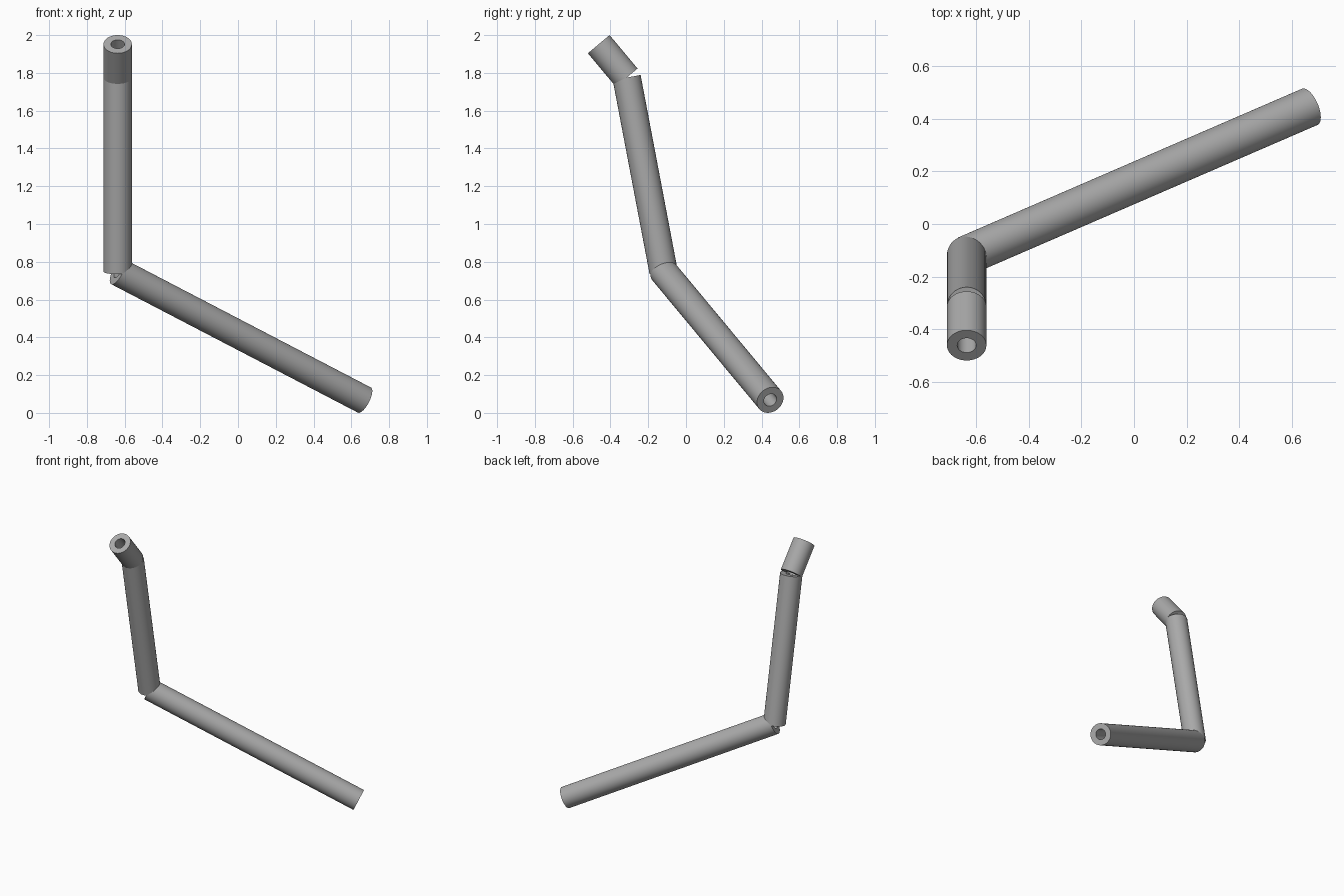
import bpy, bmesh, math
from mathutils import Vector

cube = bpy.data.objects.get("Cube")
if cube:
    bpy.data.objects.remove(cube, do_unlink=True)

OUTER, INNER, SIDES = 0.075, 0.036, 48

# Plain grey metal
grey = bpy.data.materials.new("grey_metal")
grey.use_nodes = True
colour = (0.4, 0.4, 0.4, 1)
grey.diffuse_color = colour
grey.node_tree.nodes["Principled BSDF"].inputs["Base Color"].default_value = colour


def tube(name, start, end):
    """Hollow straight pipe with square-cut ends between two points."""
    start, end = Vector(start), Vector(end)
    axis = end - start
    half = axis.length / 2
    bm = bmesh.new()
    profile = [(OUTER, -half), (OUTER, half), (INNER, half), (INNER, -half)]
    rings = []
    for r, z in profile:
        rings.append([bm.verts.new((r * math.cos(a), r * math.sin(a), z))
                      for a in (math.tau * i / SIDES for i in range(SIDES))])
    for k, ring in enumerate(rings):
        above = rings[(k + 1) % len(rings)]
        for i in range(SIDES):
            j = (i + 1) % SIDES
            bm.faces.new((ring[i], ring[j], above[j], above[i]))
    bmesh.ops.recalc_face_normals(bm, faces=bm.faces)
    mesh = bpy.data.meshes.new(name)
    bm.to_mesh(mesh)
    bm.free()
    mesh.materials.append(grey)
    obj = bpy.data.objects.new(name, mesh)
    bpy.context.collection.objects.link(obj)
    obj.location = (start + end) / 2
    obj.rotation_mode = 'QUATERNION'
    obj.rotation_quaternion = axis.to_track_quat('Z', 'Y')
    bpy.ops.object.select_all(action='DESELECT')
    obj.select_set(True)
    bpy.context.view_layer.objects.active = obj
    bpy.ops.object.shade_smooth_by_angle(angle=math.radians(40))


# Three pipes meeting at the joint centres
mouth = (-0.637, -0.462, 1.952)
upper_joint = (-0.637, -0.314, 1.775)
lower_joint = (-0.637, -0.119, 0.748)
foot = (0.669, 0.446, 0.068)
tube("top_pipe", upper_joint, mouth)
tube("middle_pipe", lower_joint, upper_joint)
tube("bottom_pipe", foot, lower_joint)
